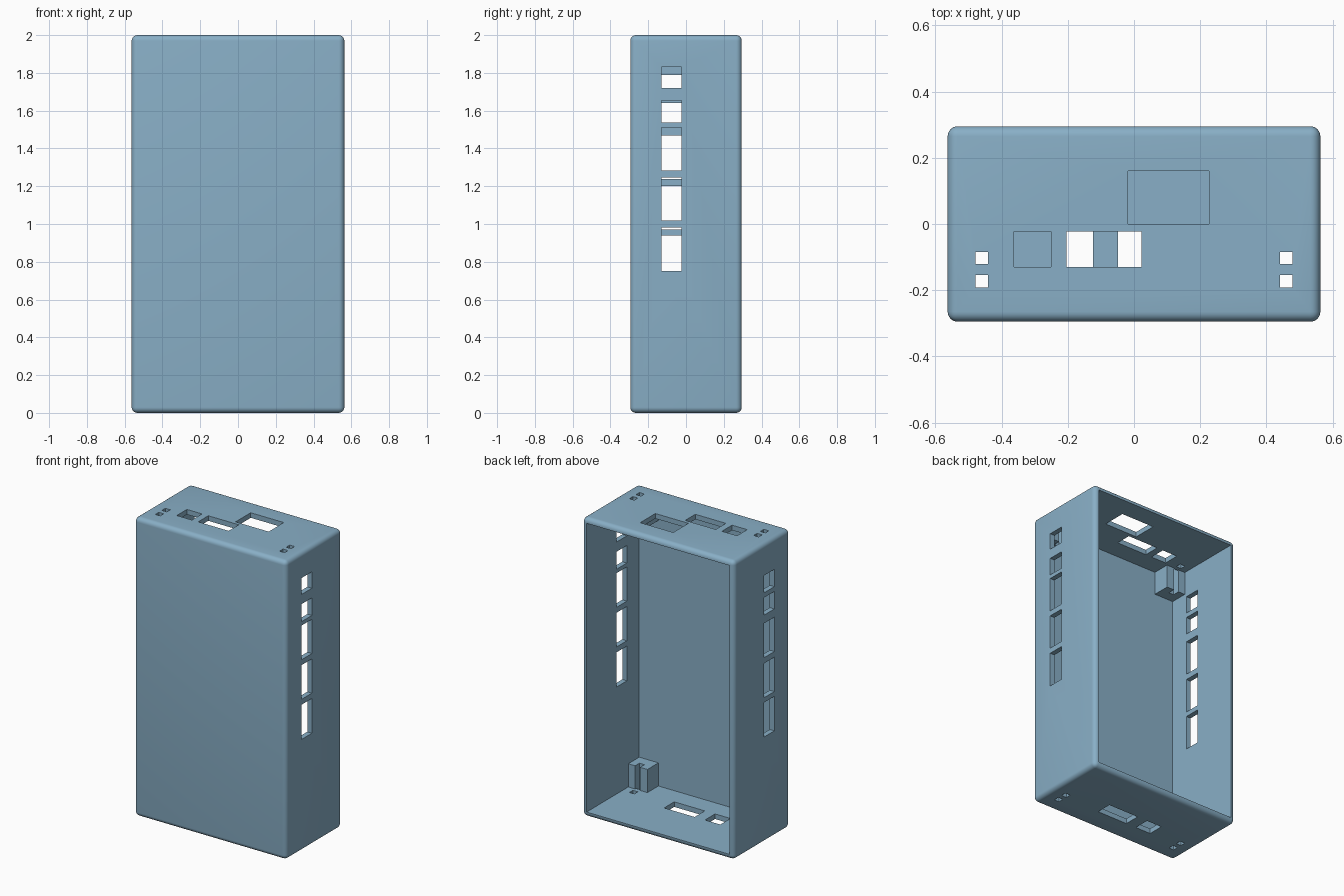
import bpy, bmesh
from mathutils import Matrix, Vector

if "Cube" in bpy.data.objects:
    bpy.data.objects.remove(bpy.data.objects["Cube"])

W, D, H = 0.563, 0.295, 2.0      # half width, half depth, full height
T, R = 0.034, 0.03               # wall thickness, edge radius

paint = bpy.data.materials.new("blue_grey_plastic")
paint.diffuse_color = (0.25, 0.43, 0.57, 1)
paint.use_nodes = True
paint.node_tree.nodes["Principled BSDF"].inputs["Base Color"].default_value = paint.diffuse_color


def boxes(name, spans):
    """One mesh object made of boxes given as (x0, x1, y0, y1, z0, z1)."""
    bm = bmesh.new()
    for x0, x1, y0, y1, z0, z1 in spans:
        mid = Vector((x0 + x1, y0 + y1, z0 + z1)) / 2
        size = (x1 - x0, y1 - y0, z1 - z0, 1)
        bmesh.ops.create_cube(bm, size=1, matrix=Matrix.Translation(mid) @ Matrix.Diagonal(size))
    me = bpy.data.meshes.new(name)
    bm.to_mesh(me)
    bm.free()
    me.materials.append(paint)
    ob = bpy.data.objects.new(name, me)
    bpy.context.collection.objects.link(ob)
    return ob


def cut(target, cutter):
    """Subtract a cutter and remove it."""
    mod = target.modifiers.new("cut", 'BOOLEAN')
    mod.operation, mod.solver, mod.object = 'DIFFERENCE', 'EXACT', cutter
    cutter.hide_render = True
    bpy.context.view_layer.objects.active = target
    bpy.ops.object.modifier_apply(modifier=mod.name)
    bpy.data.objects.remove(cutter)


# Shell: rounded box, hollow and open at the back
shell = boxes("case_shell", [(-W, W, -D, D, 0, H)])
bev = shell.modifiers.new("round", 'BEVEL')
bev.width, bev.segments = R, 6
bpy.context.view_layer.objects.active = shell
bpy.ops.object.modifier_apply(modifier=bev.name)
cut(shell, boxes("cavity_cutter", [(-W + T, W - T, -D + T, D + 0.1, T, H - T)]))

# Port openings
E = 0.01                                   # overshoot past the wall
PY = (-0.13, -0.023)                       # depth range of the port row
LOW, TOP = (-E, T + E), (H - T - E, H + E)
RIGHT, LEFT = (W - T - E, W + E), (-W - E, -W + T + E)
holes = []
for z0, z1 in [(1.72, 1.83), (1.538, 1.655), (1.283, 1.512), (1.018, 1.247), (0.75, 0.982)]:
    holes.append((*RIGHT, *PY, z0, z1))
for z0, z1 in [(1.672, 1.788), (1.523, 1.64), (1.238, 1.468), (0.97, 1.2), (0.707, 0.938)]:
    holes.append((*LEFT, *PY, z0, z1))
holes += [(-0.018, 0.227, 0.0, 0.16, *TOP),       # large top window
          (-0.362, -0.25, *PY, *TOP), (-0.204, 0.022, *PY, *TOP),
          (-0.238, -0.124, *PY, *LOW), (-0.048, 0.178, *PY, *LOW)]
# Pairs of small tie holes by each corner
S = 0.0185
for x in (-0.46, 0.46):
    for y in (-0.103, -0.173):
        for z in (LOW, TOP):
            holes.append((x - S, x + S, y - S, y + S, *z))
cut(shell, boxes("port_cutter", holes))

bpy.ops.object.select_all(action='DESELECT')
shell.select_set(True)
bpy.context.view_layer.objects.active = shell
bpy.ops.object.shade_smooth_by_angle(angle=0.5)

# Grooved corner blocks behind the front panel, one in each corner
BH = 0.155                                 # block height
Y0, Y1, YG = -D + T - 0.005, -0.145, -0.173 - S
for sx, side in ((-1, "left"), (1, "right")):
    for z0, level in ((T - 0.005, "lower"), (H - T - BH, "upper")):
        xo, xi = sx * (W - T + 0.005), sx * 0.387
        go, gi = sx * (0.46 + S), sx * (0.46 - S)
        outline = [(xo, Y0), (xo, Y1), (go, Y1), (go, YG),
                   (gi, YG), (gi, Y1), (xi, Y1), (xi, Y0)]
        bm = bmesh.new()
        face = bm.faces.new([bm.verts.new((x, y, z0)) for x, y in outline])
        ext = bmesh.ops.extrude_face_region(bm, geom=[face], use_keep_orig=True)
        bmesh.ops.translate(bm, vec=(0, 0, BH + 0.005),
                            verts=[g for g in ext["geom"] if isinstance(g, bmesh.types.BMVert)])
        bmesh.ops.recalc_face_normals(bm, faces=bm.faces)
        me = bpy.data.meshes.new(f"{level}_{side}_corner_block")
        bm.to_mesh(me)
        bm.free()
        me.materials.append(paint)
        bpy.context.collection.objects.link(bpy.data.objects.new(me.name, me))
